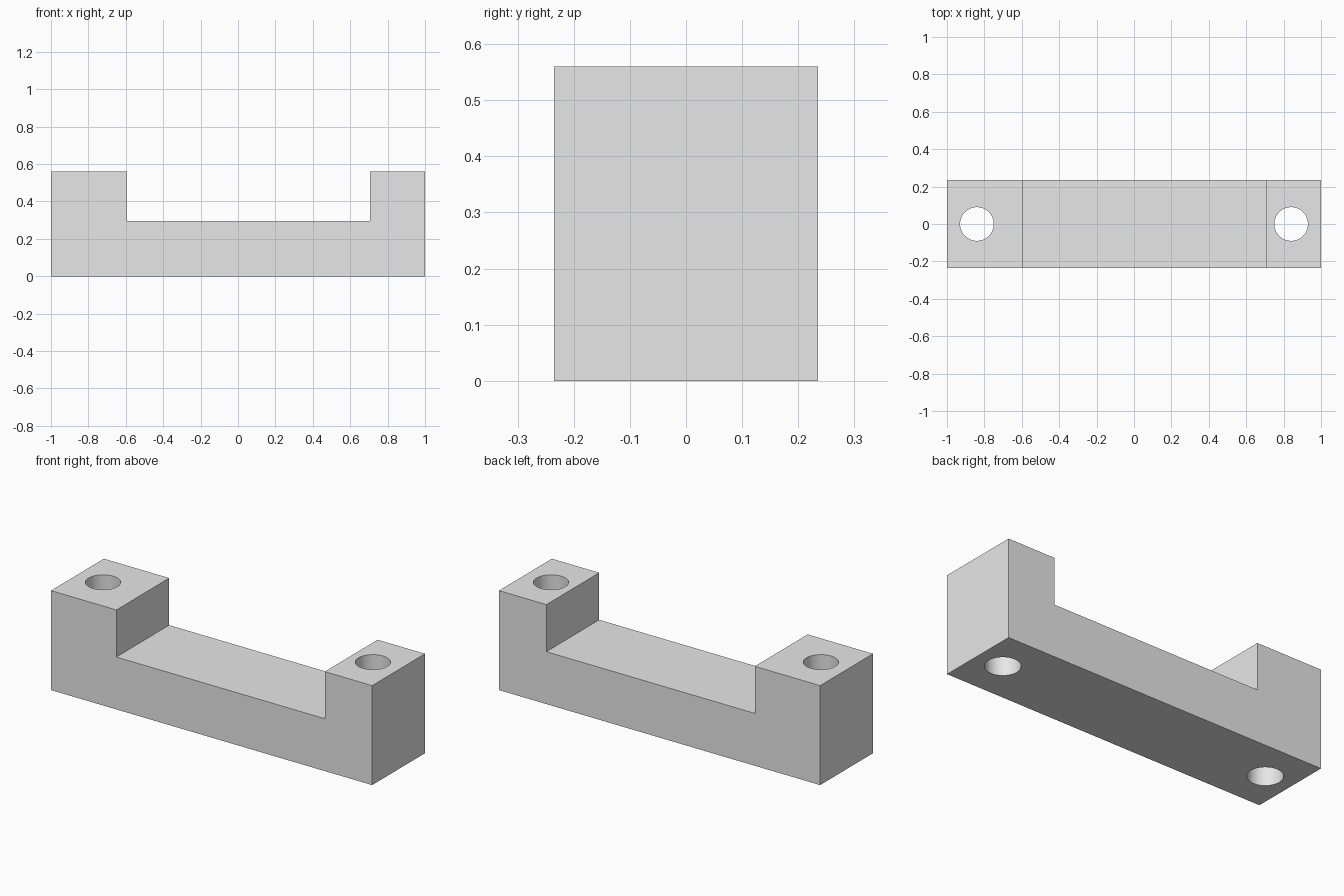
import bpy
import bmesh

cube = bpy.data.objects.get("Cube")
if cube:
    bpy.data.objects.remove(cube, do_unlink=True)

HALF_DEPTH = 0.235
HEIGHT = 0.56
HOLE_X = 0.84
HOLE_RADIUS = 0.09


def make_material(name, colour):
    mat = bpy.data.materials.new(name)
    mat.use_nodes = True
    mat.diffuse_color = colour
    mat.node_tree.nodes["Principled BSDF"].inputs["Base Color"].default_value = colour
    return mat


grey = make_material("light grey", (0.8, 0.8, 0.8, 1))

# Bracket body: stepped side profile extruded through its depth
profile = [(-1, 0), (1, 0), (1, HEIGHT), (0.705, HEIGHT),
           (0.705, 0.295), (-0.593, 0.295), (-0.593, HEIGHT), (-1, HEIGHT)]
bm = bmesh.new()
face = bm.faces.new([bm.verts.new((x, -HALF_DEPTH, z)) for x, z in profile])
extruded = bmesh.ops.extrude_face_region(bm, geom=[face])["geom"]
moved = [v for v in extruded if isinstance(v, bmesh.types.BMVert)]
bmesh.ops.translate(bm, verts=moved, vec=(0, 2 * HALF_DEPTH, 0))
bmesh.ops.recalc_face_normals(bm, faces=bm.faces)
mesh = bpy.data.meshes.new("bracket_body")
bm.to_mesh(mesh)
bm.free()
body = bpy.data.objects.new("bracket_body", mesh)
bpy.context.collection.objects.link(body)
mesh.materials.append(grey)

# Bolt holes: one vertical cutter through each end block
for side, name in ((-1, "right_hole_cutter"), (1, "left_hole_cutter")):
    bpy.ops.mesh.primitive_cylinder_add(
        vertices=64, radius=HOLE_RADIUS, depth=1, location=(side * HOLE_X, 0, HEIGHT / 2))
    cutter = bpy.context.object
    cutter.name = name
    cutter.data.materials.append(grey)
    cutter.hide_render = True
    cutter.display_type = 'WIRE'
    cut = body.modifiers.new(name, 'BOOLEAN')
    cut.operation = 'DIFFERENCE'
    cut.solver = 'EXACT'
    cut.object = cutter
    bpy.context.view_layer.objects.active = body
    bpy.ops.object.modifier_apply(modifier=cut.name)
    bpy.data.objects.remove(cutter, do_unlink=True)

# Smooth hole walls, sharp block edges
bpy.ops.object.select_all(action='DESELECT')
body.select_set(True)
bpy.context.view_layer.objects.active = body
bpy.ops.object.shade_smooth_by_angle(angle=0.52)
